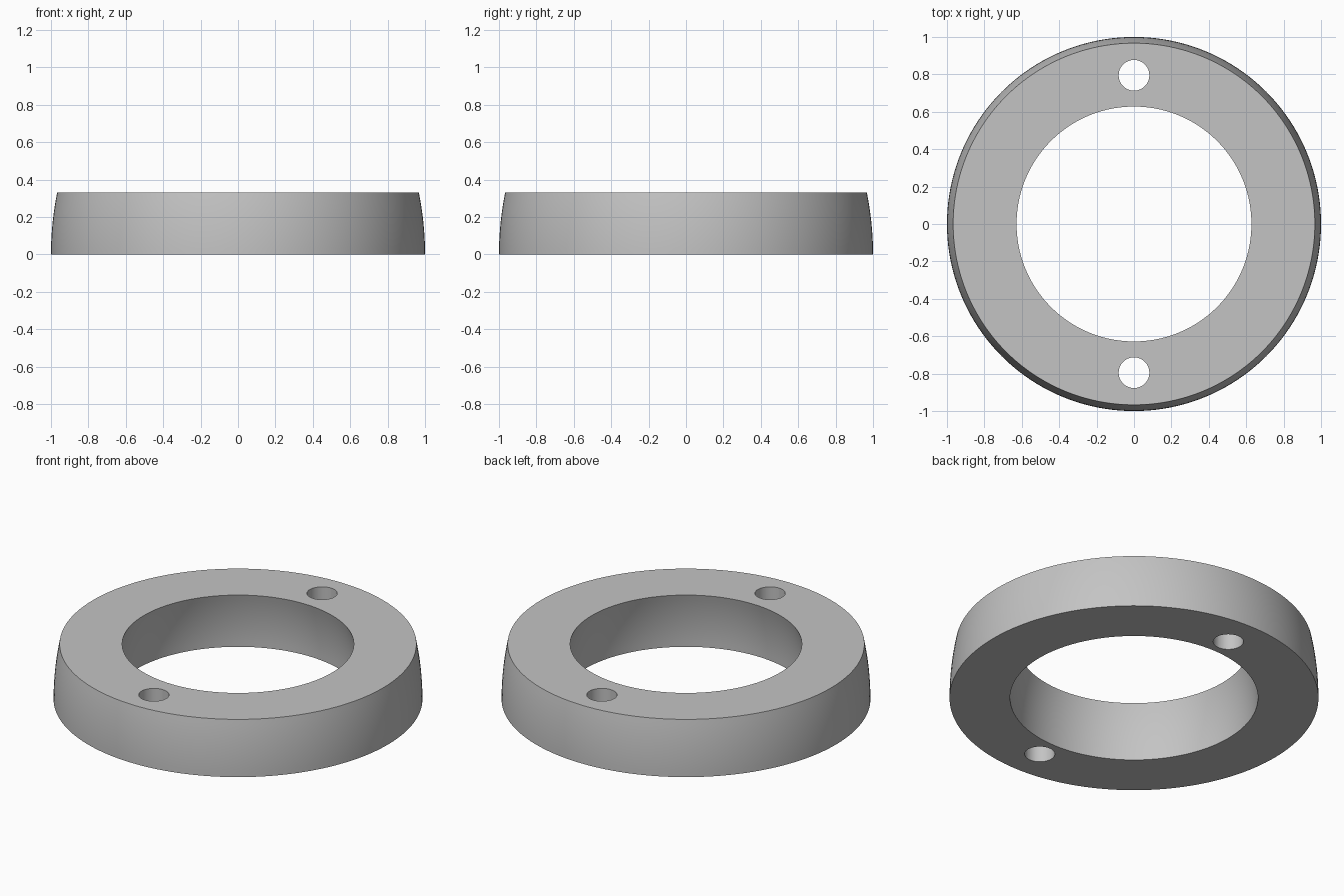
import bpy, bmesh, math
from mathutils import Matrix, Vector

if "Cube" in bpy.data.objects:
    bpy.data.objects.remove(bpy.data.objects["Cube"], do_unlink=True)

HEIGHT = 0.33
OUTER = (1.0, 0.967)     # bottom and top radius of the outer wall
INNER = (0.672, 0.628)   # bottom and top radius of the bore
HOLE_RADIUS = 0.082
HOLE_OFFSET = 0.795
SEGMENTS = 160
ARC_STEPS = 10


def wall(bottom, top):
    """Wall upright at the base, curving inward to the top."""
    drop = bottom - top
    radius = (HEIGHT ** 2 + drop ** 2) / (2 * drop)
    heights = [HEIGHT * i / ARC_STEPS for i in range(ARC_STEPS + 1)]
    return [(bottom - radius + math.sqrt(radius ** 2 - z ** 2), z) for z in heights]


def make_object(name, bm):
    mesh = bpy.data.meshes.new(name)
    bmesh.ops.recalc_face_normals(bm, faces=bm.faces)
    bm.to_mesh(mesh)
    bm.free()
    obj = bpy.data.objects.new(name, mesh)
    bpy.context.collection.objects.link(obj)
    return obj


# Plain grey material
grey = bpy.data.materials.new("light_grey")
grey.use_nodes = True
colour = (0.55, 0.55, 0.55, 1)
grey.diffuse_color = colour
grey.node_tree.nodes["Principled BSDF"].inputs["Base Color"].default_value = colour

# Ring body: closed cross-section spun around the vertical axis
bm = bmesh.new()
profile = wall(*OUTER) + wall(*INNER)[::-1]
verts = [bm.verts.new((r, 0, z)) for r, z in profile]
edges = [bm.edges.new((v, verts[i - 1])) for i, v in enumerate(verts)]
bmesh.ops.spin(bm, geom=verts + edges, cent=(0, 0, 0), axis=(0, 0, 1),
               angle=math.tau, steps=SEGMENTS, use_merge=True)
bmesh.ops.remove_doubles(bm, verts=bm.verts, dist=1e-5)
ring = make_object("ring_body", bm)
ring.data.materials.append(grey)

# Two through holes, front and back
bm = bmesh.new()
for side in (-1, 1):
    bmesh.ops.create_cone(bm, cap_ends=True, segments=48, radius1=HOLE_RADIUS,
                          radius2=HOLE_RADIUS, depth=1,
                          matrix=Matrix.Translation(Vector((0, side * HOLE_OFFSET, HEIGHT / 2))))
cutter = make_object("hole_cutter", bm)
cutter.data.materials.append(grey)
cutter.hide_render = True

cut = ring.modifiers.new("holes", 'BOOLEAN')
cut.operation = 'DIFFERENCE'
cut.solver = 'EXACT'
cut.object = cutter

bpy.ops.object.select_all(action='DESELECT')
ring.select_set(True)
bpy.context.view_layer.objects.active = ring
bpy.ops.object.modifier_apply(modifier=cut.name)
bpy.data.objects.remove(cutter, do_unlink=True)
bpy.ops.object.shade_smooth_by_angle(angle=math.radians(30))
